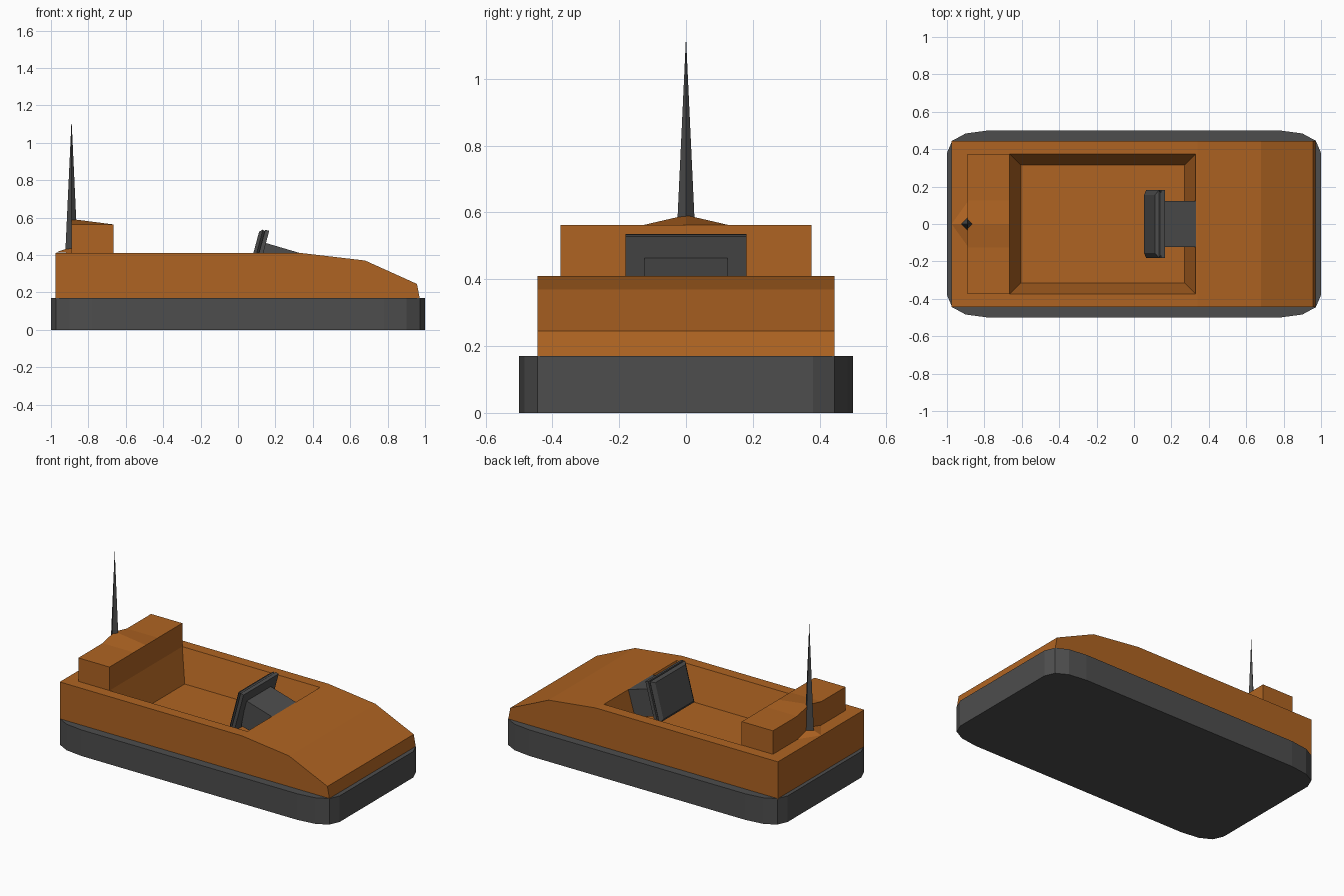
import bpy, bmesh, math
from mathutils import Matrix

if "Cube" in bpy.data.objects:
    bpy.data.objects.remove(bpy.data.objects["Cube"])


def material(name, rgb):
    m = bpy.data.materials.new(name)
    m.diffuse_color = (*rgb, 1)
    m.use_nodes = True
    m.node_tree.nodes["Principled BSDF"].inputs["Base Color"].default_value = m.diffuse_color
    return m


ORANGE = material("orange paint", (0.43, 0.127, 0.016))
GREY = material("dark grey rubber", (0.075, 0.075, 0.075))


def finish(name, bm, mat):
    bmesh.ops.remove_doubles(bm, verts=bm.verts, dist=1e-4)
    bmesh.ops.recalc_face_normals(bm, faces=bm.faces)
    me = bpy.data.meshes.new(name)
    bm.to_mesh(me)
    bm.free()
    ob = bpy.data.objects.new(name, me)
    bpy.context.collection.objects.link(ob)
    me.materials.append(mat)
    return ob


def face(bm, pts):
    return bm.faces.new([bm.verts.new(p) for p in pts])


def bridge(bm, a, b, closed=True):
    n = len(a)
    for i in range(n if closed else n - 1):
        j = (i + 1) % n
        face(bm, (a[i], a[j], b[j], b[i]))


def loft(bm, loops, caps=(True, True)):
    for a, b in zip(loops, loops[1:]):
        bridge(bm, a, b)
    if caps[0]:
        face(bm, loops[0])
    if caps[1]:
        face(bm, loops[-1])


def rect(x0, x1, y, z):
    return [(x0, -y, z), (x1, -y, z), (x1, y, z), (x0, y, z)]


# Rubber bumper base with rounded corners
corner = [(1, 0.38), (0.972, 0.445), (0.9, 0.484), (0.78, 0.5)]
outline = (corner + [(-x, y) for x, y in reversed(corner)]
           + [(-x, -y) for x, y in corner] + [(x, -y) for x, y in reversed(corner)])
bm = bmesh.new()
loft(bm, [[(x, y, z) for x, y in outline] for z in (0, 0.17)])
finish("bumper_base", bm, GREY)

# Body: extruded side profile, open at the deck, with a sunken cockpit
W, DECK = 0.445, 0.41
profile = [(0.34, DECK), (0.68, 0.37), (0.957, 0.245), (0.972, 0.165),
           (-0.975, 0.165), (-0.975, DECK)]
bm = bmesh.new()
sides = [[(x, y, z) for x, z in profile] for y in (-W, W)]
bridge(bm, *sides, closed=False)
for s in sides:
    face(bm, s)
loft(bm, [rect(-0.975, 0.34, W, DECK), rect(-0.665, 0.33, 0.375, DECK),
          rect(-0.605, 0.27, 0.315, 0.205)], caps=(False, True))
finish("body", bm, ORANGE)

# Seat back block with a raised peak at the rear centre
bm = bmesh.new()
crest = [(-0.375, 0.563), (-0.125, 0.563), (0, 0.592), (0.125, 0.563), (0.375, 0.563)]
back = [(-0.89, y, z) for y, z in crest]
front = [(-0.665, y, 0.563) for y, z in crest]
loft(bm, [[(x, -0.375, DECK)] + top + [(x, 0.375, DECK)]
          for x, top in ((-0.89, back), (-0.665, front))])
finish("seat_back", bm, ORANGE)

# Small swelling of the deck at the foot of the antenna
bm = bmesh.new()
for s in (-1, 1):
    face(bm, [(-0.975, 0, DECK + 0.003), (-0.885, 0, 0.445), (-0.885, s * 0.125, DECK + 0.001)])
finish("antenna_mount", bm, ORANGE)

# Antenna: slim four-sided spike
bm = bmesh.new()
bmesh.ops.create_cone(bm, cap_ends=True, segments=4, radius1=0.033, radius2=0.0005, depth=0.695,
                      matrix=Matrix.Translation((-0.89, 0, 0.42 + 0.695 / 2)))
finish("antenna", bm, GREY)

# Steering column wedge reaching from the front wall to the panel
bm = bmesh.new()
wedge = [(0.145, 0.465), (0.335, 0.409), (0.33, 0.24), (0.11, 0.29)]
loft(bm, [[(x, y, z) for x, z in wedge] for y in (-0.124, 0.124)])
finish("steering_column", bm, GREY)

# Tilted control panel: back plate with a chamfered front pad


def panel(name, rings):
    tilt = Matrix.Translation((0.115, 0, 0.405)) @ Matrix.Rotation(math.radians(15), 4, 'Y')
    b = bmesh.new()
    loft(b, [[(x, -w, -h), (x, w, -h), (x, w, h), (x, -w, h)] for x, w, h in rings])
    bmesh.ops.transform(b, matrix=tilt, verts=b.verts)
    finish(name, b, GREY)


panel("panel_back_plate", [(0.018, 0.181, 0.133), (-0.004, 0.181, 0.133)])
panel("panel_front_pad", [(-0.004, 0.168, 0.125), (-0.016, 0.181, 0.131), (-0.033, 0.156, 0.115)])
